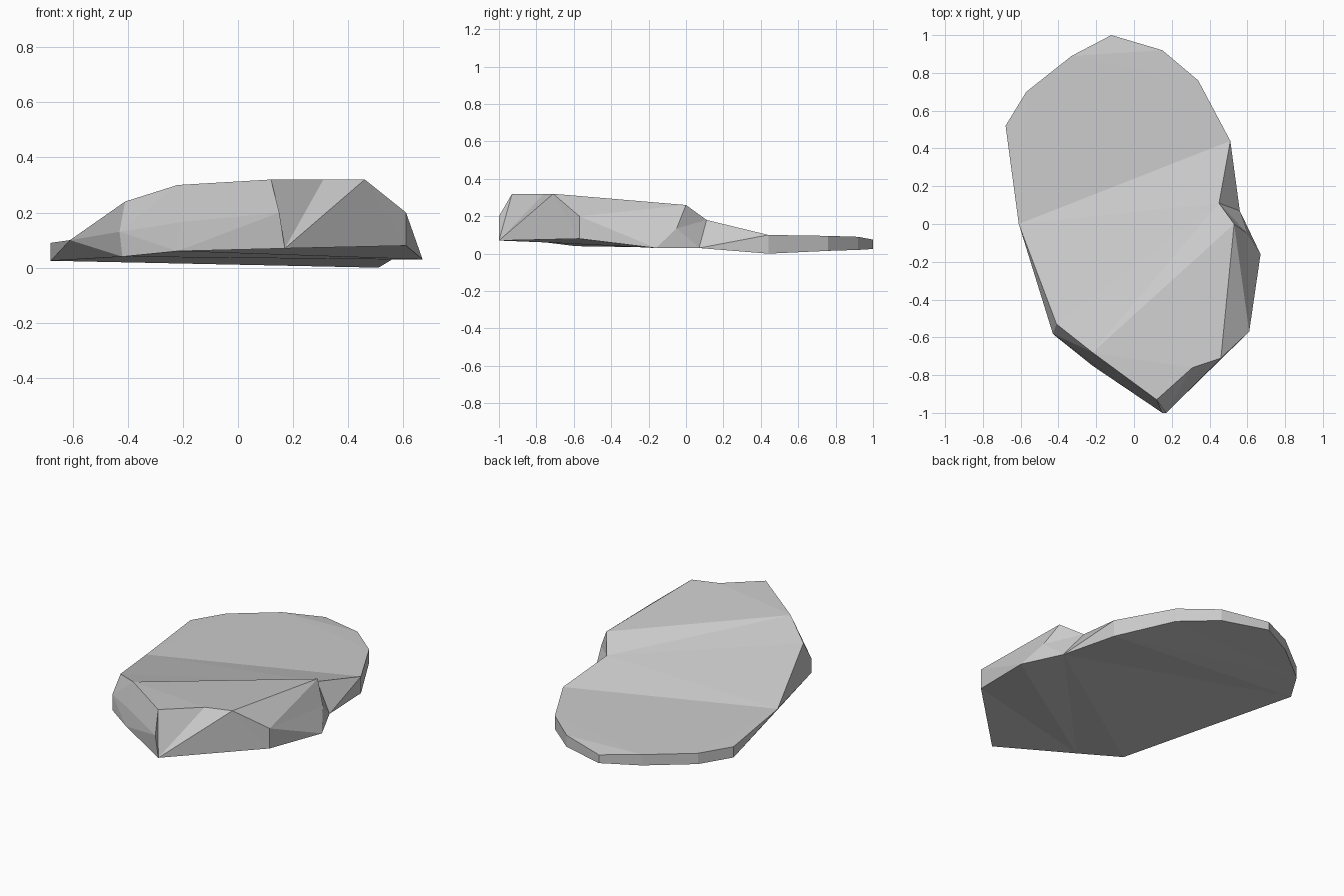
import bpy
import bmesh

default_cube = bpy.data.objects.get("Cube")
if default_cube:
    bpy.data.objects.remove(default_cube, do_unlink=True)

# Stone colour
stone = bpy.data.materials.new("stone grey")
stone.use_nodes = True
stone.diffuse_color = (0.6, 0.6, 0.6, 1)
stone.node_tree.nodes["Principled BSDF"].inputs["Base Color"].default_value = stone.diffuse_color

# Shared corners of the chipped slab
tip = (0.17, -1.0, 0.07)
shelf = (0.61, -0.57, 0.08)
shoulder = (0.46, -0.71, 0.32)
tail = (-0.68, 0.52, 0.025)
waist = (-0.61, 0.0, 0.10)
notch = (0.56, 0.07, 0.03)


def rim(x, y, top, low):
    """Thin upright edge: base, middle and top of one column."""
    return (x, y, low), (x, y, low), (x, y, top)


# Columns run counter-clockwise round the slab, each as base, middle, top
columns = {
    "tip": (tip, (0.15, -1.0, 0.20), (0.12, -0.93, 0.32)),
    "chip": (tip, tip, (0.31, -0.76, 0.32)),
    "chip_end": (tip, tip, shoulder),
    "shelf_low": (shelf, shelf, shoulder),
    "shelf": (shelf, (0.61, -0.57, 0.20), shoulder),
    "bulge": ((0.67, -0.16, 0.03), (0.60, -0.05, 0.135), (0.53, 0.0, 0.26)),
    "notch": (notch, notch, (0.45, 0.11, 0.18)),
    "side": rim(0.51, 0.44, 0.10, 0.0),
    "back_side": rim(0.34, 0.76, 0.095, 0.015),
    "back": rim(0.15, 0.92, 0.09, 0.02),
    "back_tip": rim(-0.12, 1.0, 0.075, 0.025),
    "back_corner": rim(-0.33, 0.89, 0.09, 0.025),
    "tail_corner": rim(-0.57, 0.70, 0.09, 0.025),
    "tail": (tail, tail, (-0.68, 0.52, 0.09)),
    "waist": (tail, waist, waist),
    "cheek": ((-0.42, -0.59, 0.04), (-0.43, -0.58, 0.13), (-0.41, -0.53, 0.24)),
    "brow": ((-0.22, -0.75, 0.06), (-0.21, -0.74, 0.165), (-0.22, -0.68, 0.30)),
}
names = list(columns)
bm = bmesh.new()
verts = {}


def vert(point):
    if point not in verts:
        verts[point] = bm.verts.new(point)
    return verts[point]


def face(points):
    """Make a face, skipping repeated corners."""
    unique = list(dict.fromkeys(points))
    if len(unique) > 2:
        bm.faces.new([vert(p) for p in unique])


def top_face(first, last, *extra):
    """Top facet over a run of neighbouring columns plus other corners."""
    run = names[names.index(first):names.index(last) + 1]
    face([columns[n][-1] for n in run + list(extra)])


# Side facets in two bands
for i, name in enumerate(names):
    here, there = columns[names[i - 1]], columns[name]
    for k in range(2):
        face([here[k], there[k], there[k + 1], here[k + 1]])

# Underside and the creased top facets
face([columns[n][0] for n in reversed(names)])
top_face("tip", "bulge", "brow")
top_face("bulge", "notch", "cheek", "brow")
top_face("notch", "side", "waist", "cheek")
top_face("side", "waist")

bmesh.ops.triangulate(bm, faces=bm.faces[:], quad_method="SHORT_EDGE", ngon_method="BEAUTY")
bmesh.ops.recalc_face_normals(bm, faces=bm.faces[:])

mesh = bpy.data.meshes.new("flat_rock")
bm.to_mesh(mesh)
bm.free()
mesh.materials.append(stone)
rock = bpy.data.objects.new("flat_rock", mesh)
bpy.context.collection.objects.link(rock)
